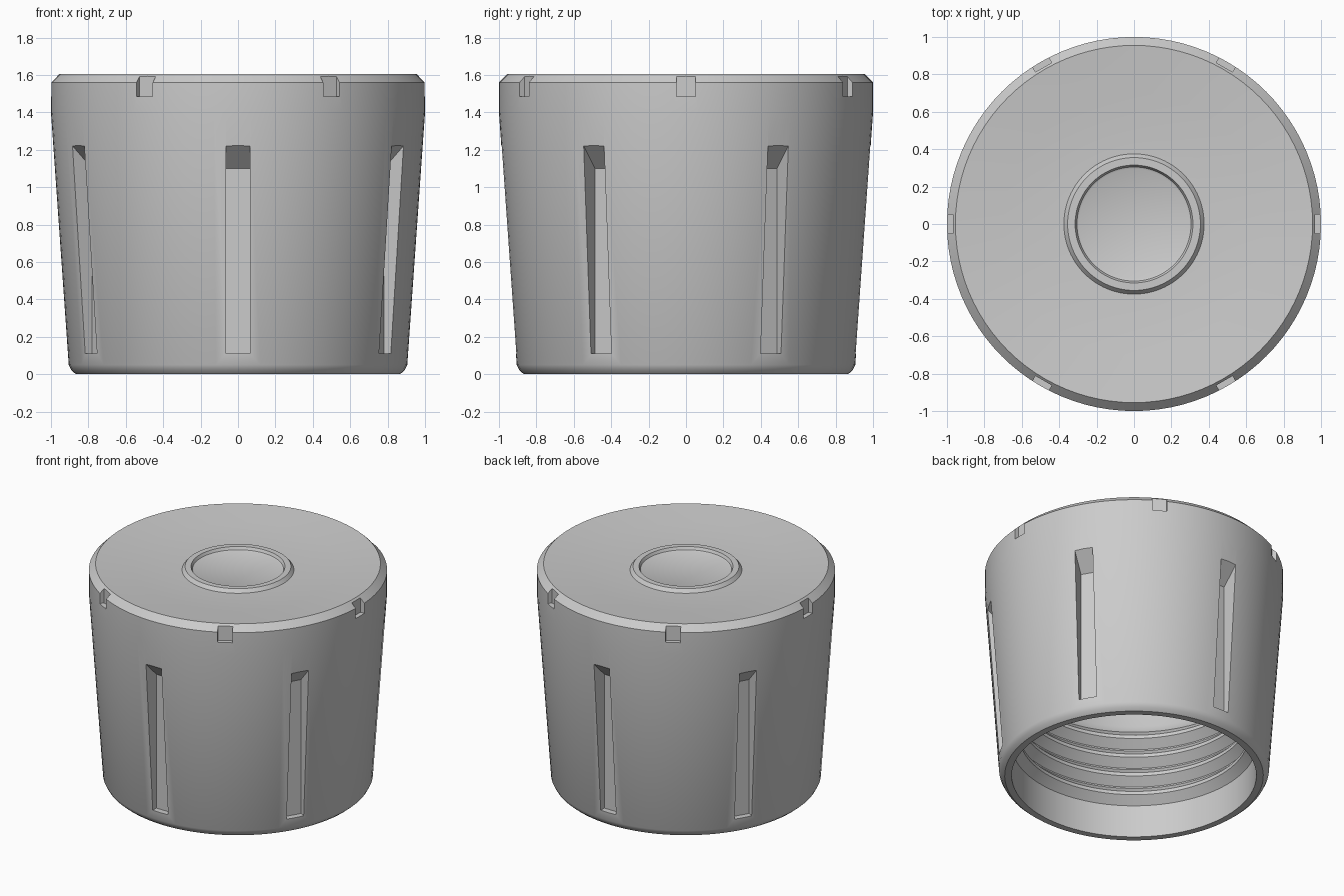
import bpy, bmesh, math
from mathutils import Matrix, Vector

old = bpy.data.objects.get("Cube")
if old:
    bpy.data.objects.remove(old, do_unlink=True)

SEGMENTS = 96

grey = bpy.data.materials.new("plain_grey")
grey.use_nodes = True
colour = (0.6, 0.6, 0.6, 1)
grey.diffuse_color = colour
grey.node_tree.nodes["Principled BSDF"].inputs["Base Color"].default_value = colour


def make_object(name, bm):
    bmesh.ops.recalc_face_normals(bm, faces=bm.faces)
    mesh = bpy.data.meshes.new(name)
    bm.to_mesh(mesh)
    bm.free()
    mesh.materials.append(grey)
    obj = bpy.data.objects.new(name, mesh)
    bpy.context.collection.objects.link(obj)
    return obj


def lathe(name, profile):
    """Turn an (r, z) profile, which starts and ends on the axis, about z."""
    bm = bmesh.new()
    verts = [bm.verts.new((r, 0, z)) for r, z in profile]
    edges = [bm.edges.new(pair) for pair in zip(verts, verts[1:])]
    bmesh.ops.spin(bm, geom=verts + edges, cent=(0, 0, 0), axis=(0, 0, 1),
                   angle=math.tau, steps=SEGMENTS, use_duplicate=False)
    bmesh.ops.remove_doubles(bm, verts=bm.verts, dist=1e-4)
    return make_object(name, bm)


def add_cutters(bm, profile, width, first_angle):
    """Six radial (r, z) prisms spaced evenly around z."""
    for k in range(6):
        turn = Matrix.Rotation(math.radians(first_angle + 60 * k), 3, 'Z')
        sides = [[bm.verts.new(turn @ Vector((r, y, z))) for r, z in profile]
                 for y in (-width / 2, width / 2)]
        bm.faces.new(sides[0])
        bm.faces.new(sides[1][::-1])
        n = len(profile)
        for i in range(n):
            j = (i + 1) % n
            bm.faces.new((sides[0][i], sides[1][i], sides[1][j], sides[0][j]))


# Top: shallow dish with a raised ring around a recessed disc
top = [(0, 1.56), (0.295, 1.56), (0.305, 1.565), (0.315, 1.585),
       (0.355, 1.585), (0.375, 1.56), (0.5, 1.564), (0.7, 1.58), (0.955, 1.605)]

# Outer wall: chamfered top, tapered side and rounded foot
outside = [(1, 1.56), (1, 1.4), (0.905, 0.05), (0.89, 0.02), (0.867, 0)]

# Inner wall: smooth mouth, four thread ridges, then the upper bore
inside = [(0.82, 0)]
for ridge in range(4):
    z = 0.24 + 0.145 * ridge
    inside += [(0.82, z), (0.765, z + 0.055), (0.765, z + 0.08), (0.82, z + 0.135)]
inside += [(0.8, 0.84), (0.74, 1.42), (0, 1.42)]

cap = lathe("cap_body", top + outside + inside)

# Grip grooves with a sloped upper end, and small notches in the top rim
bm = bmesh.new()
add_cutters(bm, [(0.865, 0.11), (1.1, 0.11), (1.1, 1.335), (0.865, 1.10)], 0.126, 30)
add_cutters(bm, [(0.967, 1.485), (1.1, 1.485), (1.1, 1.7), (0.967, 1.7)], 0.1, 0)
cutter = make_object("groove_cutter", bm)
cutter.hide_render = True

cut = cap.modifiers.new("grooves", 'BOOLEAN')
cut.operation = 'DIFFERENCE'
cut.solver = 'EXACT'
cut.object = cutter

bpy.ops.object.select_all(action='DESELECT')
cap.select_set(True)
bpy.context.view_layer.objects.active = cap
bpy.ops.object.modifier_apply(modifier=cut.name)
bpy.data.objects.remove(cutter, do_unlink=True)
bpy.ops.object.shade_smooth_by_angle(angle=math.radians(30))
